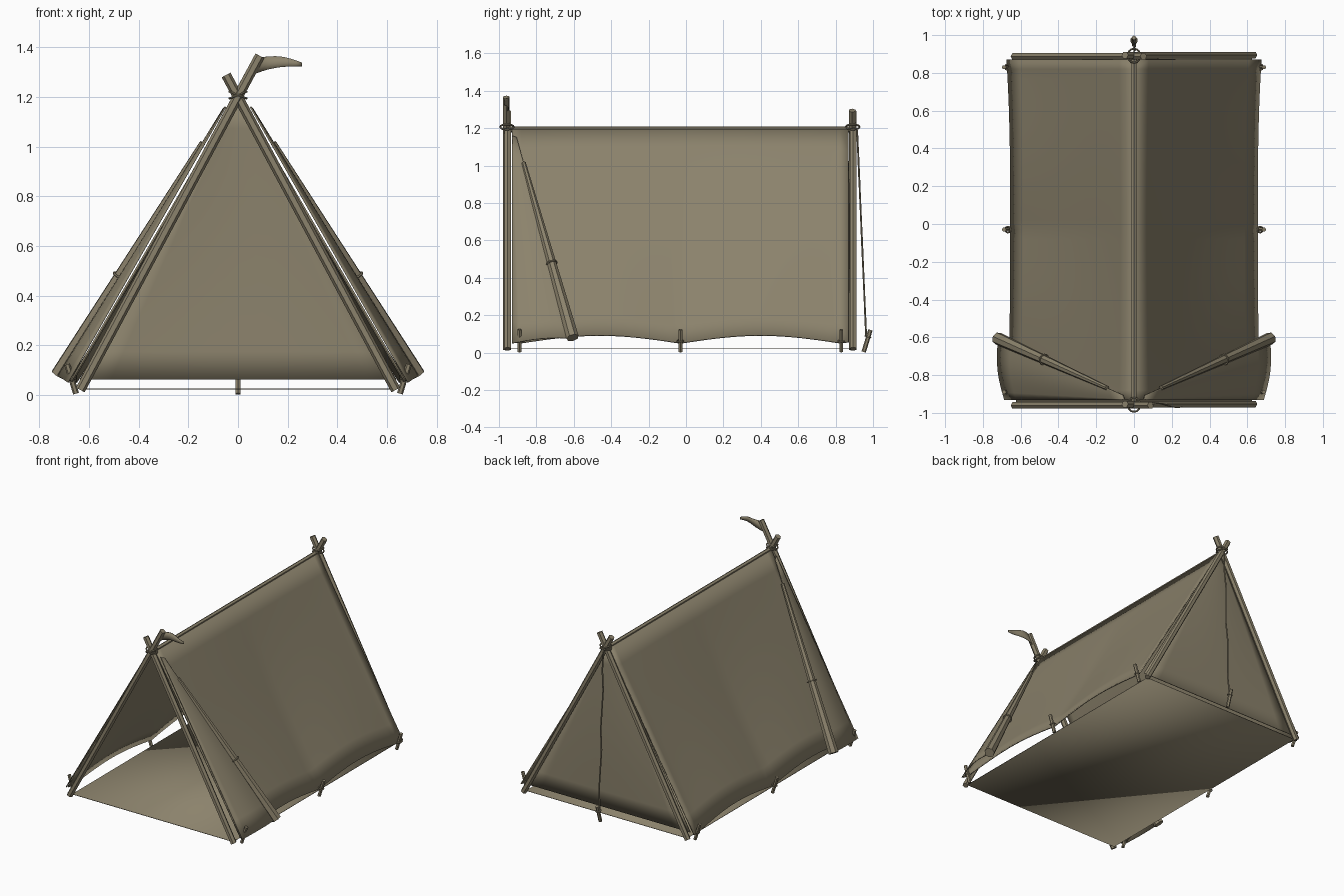
import bpy, bmesh, math
from mathutils import Vector

if "Cube" in bpy.data.objects:
    bpy.data.objects.remove(bpy.data.objects["Cube"])

mat = bpy.data.materials.new("khaki canvas")
mat.diffuse_color = (0.26, 0.225, 0.15, 1)
mat.use_nodes = True
mat.node_tree.nodes["Principled BSDF"].inputs["Base Color"].default_value = mat.diffuse_color


def finish(name, bm, thick=0.0, smooth=False):
    bmesh.ops.recalc_face_normals(bm, faces=bm.faces[:])
    me = bpy.data.meshes.new(name)
    bm.to_mesh(me)
    bm.free()
    me.materials.append(mat)
    ob = bpy.data.objects.new(name, me)
    bpy.context.collection.objects.link(ob)
    if thick:
        mod = ob.modifiers.new("thickness", "SOLIDIFY")
        mod.thickness = thick
        mod.offset = 0
    if smooth:
        for p in me.polygons:
            p.use_smooth = True
    return ob


def rod(name, a, b, r1, r2=None, sides=6):
    """Straight pole from a to b."""
    a, b = Vector(a), Vector(b)
    bm = bmesh.new()
    bmesh.ops.create_cone(bm, cap_ends=True, segments=sides, radius1=r1,
                          radius2=r1 if r2 is None else r2, depth=(b - a).length)
    rot = (b - a).to_track_quat("Z", "Y").to_matrix().to_4x4()
    bmesh.ops.transform(bm, matrix=rot, verts=bm.verts)
    bmesh.ops.translate(bm, vec=(a + b) / 2, verts=bm.verts)
    return finish(name, bm)


def ring(name, centre, axis, major, minor):
    """Loop of cord around an axis."""
    quat = Vector(axis).to_track_quat("Z", "Y")
    bpy.ops.mesh.primitive_torus_add(major_segments=14, minor_segments=6,
                                     major_radius=major, minor_radius=minor,
                                     location=centre, rotation=quat.to_euler())
    ob = bpy.context.object
    ob.name = name
    ob.data.materials.append(mat)


def sheet(name, f, nu, nv, thick):
    """Cloth surface from f(u, v), with u and v from 0 to 1."""
    bm = bmesh.new()
    g = [[bm.verts.new(f(i / nu, j / nv)) for j in range(nv + 1)] for i in range(nu + 1)]
    for i in range(nu):
        for j in range(nv):
            bm.faces.new((g[i][j], g[i + 1][j], g[i + 1][j + 1], g[i][j + 1]))
    return finish(name, bm, thick, True)


PEGS = (-0.89, -0.03, 0.83)

# Crossed end poles, with cord lashings at the crossings
for end, y, tall in (("front", -0.957, (0.088, 1.365)), ("rear", 0.891, (0.05, 1.295))):
    rod(end + "_pole_left", (-0.635, y - 0.003, 0.02), (tall[0], y - 0.003, tall[1]), 0.02)
    rod(end + "_pole_right", (0.635, y + 0.003, 0.02), (-0.048, y + 0.003, 1.288), 0.02)
    for s in (-1, 1):
        ring(end + "_lashing", (0, y, 1.207), (0.4 * s, 0, 1), 0.037, 0.005)

# Ridge pole
rod("ridge_pole", (0, -0.97, 1.193), (0, 0.905, 1.193), 0.016)


# Canvas sides: sagging inward, scalloped between the pegs
def canvas_point(side):
    def f(u, v):
        y = -0.93 + 1.8 * u
        k = abs(math.sin(math.pi * (y - PEGS[0]) / 0.86))
        zb = 0.05 + 0.042 * k
        xb = 0.652 + 0.02 * abs(2 * u - 1) ** 3
        sag = 0.018 * math.sin(math.pi * u) * math.sin(math.pi * v)
        x = 0.008 + (xb - 0.008) * v - sag * 0.87
        return (side * x, y, 1.195 + (zb - 1.195) * v - sag * 0.5)
    return f


# Door flaps folded back over the sides
def flap_point(side):
    def f(u, v):
        a = Vector((0.05, -0.93, 1.16)).lerp(Vector((0.685, -0.93, 0.05)), v)
        b = Vector((0.06, -0.905, 1.15)).lerp(Vector((0.718, -0.61, 0.078)), v)
        p = a.lerp(b, u) + Vector((0.86, 0, 0.5)) * 0.022 * math.sin(math.pi * u) * v
        return (side * p.x, p.y, p.z)
    return f


for side, tag in ((1, "right"), (-1, "left")):
    sheet("canvas_side_" + tag, canvas_point(side), 36, 10, 0.008)
    sheet("door_flap_" + tag, flap_point(side), 8, 10, 0.006)
    # Rolled edge of the flap and its tie
    top = Vector((side * 0.143, -0.868, 1.015))
    low = Vector((side * 0.722, -0.606, 0.08))
    rod("flap_roll_" + tag, low, top, 0.034, 0.012, 7)
    ring("flap_tie_" + tag, low.lerp(top, 0.425), top - low, 0.027, 0.005)
    # Side pegs with cord loops
    for y in PEGS:
        rod("side_peg_" + tag, (side * 0.652, y, 0.005), (side * 0.688, y, 0.123), 0.012)
        ring("peg_loop_" + tag, (side * 0.668, y, 0.062), (side * 0.3, 0, 1), 0.016, 0.004)

# Rear wall, slightly bowed out
sheet("rear_wall",
      lambda u, v: ((2 * u - 1) * (0.008 + 0.63 * v),
                    0.862 + 0.012 * math.sin(math.pi * u) * math.sin(math.pi * v),
                    1.185 - 1.123 * v), 10, 10, 0.006)

# Ground sheet
sheet("ground_sheet", lambda u, v: (-0.625 + 1.25 * u, -0.945 + 1.825 * v, 0.024), 1, 1, 0.004)

# Rear guy rope and its peg
rope = [Vector((0.006 * math.sin(i * 2.1), 0.915 + 0.048 * i / 8, 1.19 - 1.1 * i / 8))
        for i in range(9)]
for a, b in zip(rope, rope[1:]):
    rod("guy_rope", a, b, 0.005)
rod("guy_peg", (0, 0.95, 0.004), (0, 0.986, 0.122), 0.012)
ring("guy_loop", (0, 0.972, 0.085), (0, 0.3, 1), 0.016, 0.004)


# Pennant flying from the taller front pole
def pennant_point(u, v):
    base = Vector((0.042, 0, 1.283)).lerp(Vector((0.088, 0, 1.358)), v)
    tip = Vector((0.257, 0, 1.322)).lerp(Vector((0.257, 0, 1.338)), v)
    p = base.lerp(tip, u)
    return (p.x, -0.96 + 0.012 * math.sin(u * 5.5),
            p.z + 0.014 * math.sin(math.pi * u))


sheet("pennant", pennant_point, 8, 2, 0.004)
